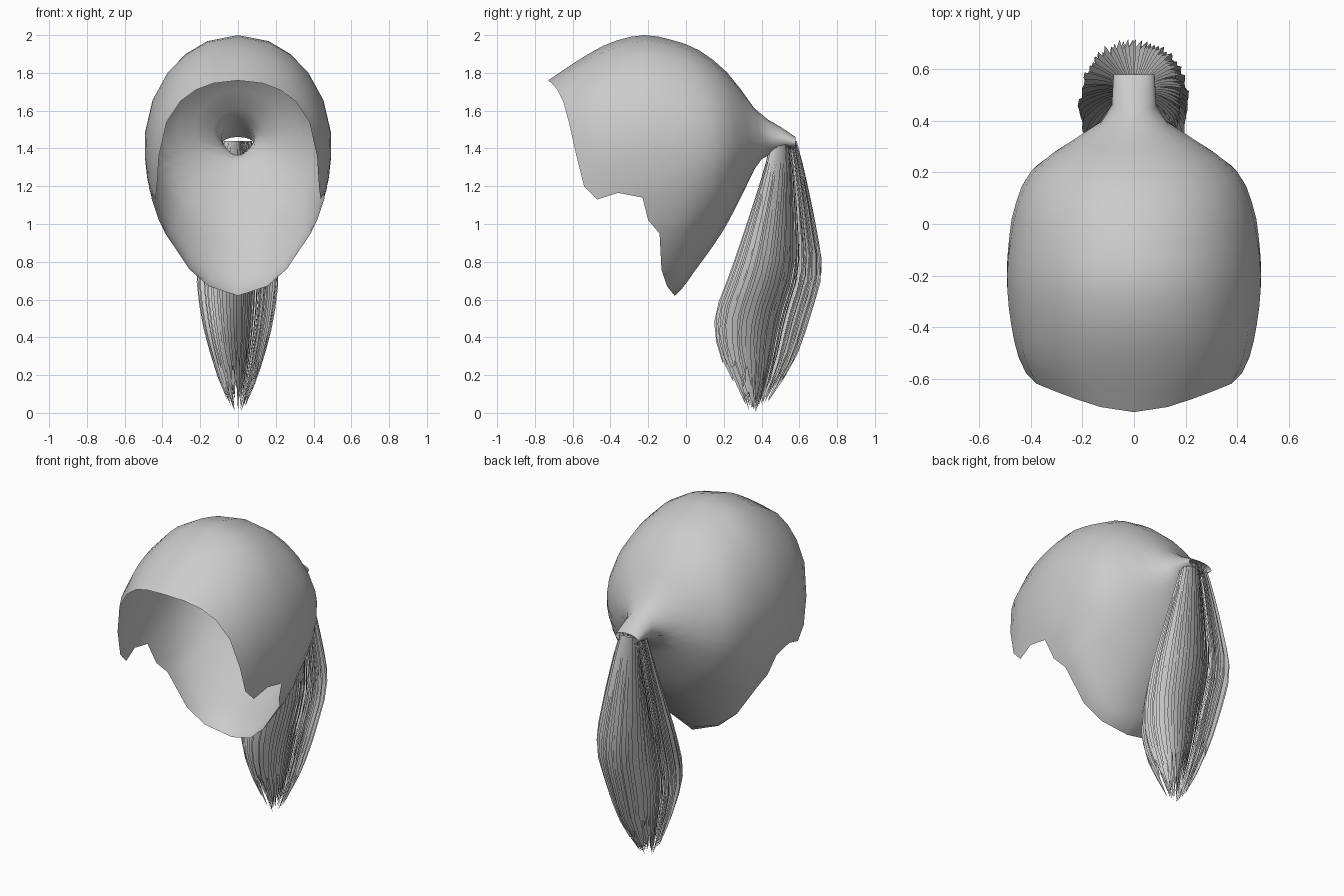
import bpy, math, random
from mathutils import Vector

if "Cube" in bpy.data.objects:
    bpy.data.objects.remove(bpy.data.objects["Cube"])

random.seed(4)
hair = bpy.data.materials.new("hair grey")
hair.diffuse_color = (0.6, 0.6, 0.6, 1)
hair.use_nodes = True
hair.node_tree.nodes["Principled BSDF"].inputs["Base Color"].default_value = hair.diffuse_color


def sample(table, u):
    """Smoothly interpolate the rows of a table keyed by its first column."""
    n = len(table)
    u = min(max(u, table[0][0]), table[-1][0])
    i = 0
    while i < n - 2 and u > table[i + 1][0]:
        i += 1

    def slope(k, c):
        a, b = table[max(k - 1, 0)], table[min(k + 1, n - 1)]
        return (b[c] - a[c]) / (b[0] - a[0])

    h = table[i + 1][0] - table[i][0]
    t = (u - table[i][0]) / h
    return [(2*t**3 - 3*t**2 + 1) * table[i][c] + (t**3 - 2*t**2 + t) * h * slope(i, c)
            + (3*t**2 - 2*t**3) * table[i + 1][c] + (t**3 - t**2) * h * slope(i + 1, c)
            for c in range(1, len(table[0]))]


def make_object(name, verts, faces, angle):
    mesh = bpy.data.meshes.new(name)
    mesh.from_pydata(verts, [], faces)
    mesh.materials.append(hair)
    ob = bpy.data.objects.new(name, mesh)
    bpy.context.collection.objects.link(ob)
    bpy.ops.object.select_all(action='DESELECT')
    bpy.context.view_layer.objects.active = ob
    ob.select_set(True)
    bpy.ops.object.shade_smooth_by_angle(angle=math.radians(angle))
    return ob


# Head sections from forehead to hair tie: y, half width, top, widest height, bottom
SECTIONS = [
    (-0.73, 0.32, 1.76, 1.42, 0.30), (-0.55, 0.435, 1.88, 1.42, 0.30),
    (-0.40, 0.475, 1.96, 1.42, 0.52), (-0.22, 0.495, 2.00, 1.42, 0.59),
    (-0.06, 0.485, 1.97, 1.42, 0.62), (0.06, 0.465, 1.925, 1.42, 0.77),
    (0.20, 0.405, 1.82, 1.42, 0.97), (0.30, 0.28, 1.70, 1.43, 1.16),
    (0.38, 0.15, 1.59, 1.45, 1.32), (0.43, 0.095, 1.555, 1.45, 1.36),
    (0.50, 0.085, 1.515, 1.45, 1.38), (0.58, 0.08, 1.46, 1.43, 1.40)]

# Hairline seen from the side (y, z): forehead, temple, sideburn, ear, nape
HAIRLINE = [
    (-0.73, 1.76), (-0.71, 1.745), (-0.68, 1.71), (-0.65, 1.65), (-0.62, 1.54),
    (-0.58, 1.36), (-0.54, 1.20), (-0.47, 1.13), (-0.36, 1.165), (-0.23, 1.14),
    (-0.20, 1.02), (-0.14, 0.95), (-0.13, 0.76), (-0.10, 0.67), (-0.06, 0.62)]


def cap_point(y, th):
    w, top, mid, low = sample(SECTIONS, y)
    s, c = max(math.sin(th), 0.0), math.cos(th)
    if c >= 0:
        return (w * s, y, mid + (top - mid) * c)
    return (w * s ** 1.25, y, mid + (mid - low) * c)


def edge_angle(y, z):
    w, top, mid, low = sample(SECTIONS, y)
    f = (z - mid) / ((top - mid) if z > mid else (mid - low))
    return math.acos(max(-1, min(1, f)))


# Cap: strands run from the hairline and gather at the tie
ROWS = 18
verts, faces = [], []
last = len(HAIRLINE) - 1
for i, (y0, z0) in enumerate(HAIRLINE):
    th0 = 0 if i == 0 else math.pi if i == last else edge_angle(y0, z0)
    th1 = math.pi * i / last
    for r in range(ROWS + 1):
        t = r / ROWS
        x, y, z = cap_point(y0 + (0.58 - y0) * t, th0 + (th1 - th0) * t)
        verts.append((0 if i in (0, last) else x, y, z))
for i in range(last):
    for r in range(ROWS):
        a = i * (ROWS + 1) + r
        b = a + ROWS + 1
        faces.append((a, b, b + 1, a + 1))
cap = make_object("hair_cap", verts, faces, 60)
mirror = cap.modifiers.new("mirror", 'MIRROR')
mirror.merge_threshold = 0.0005

# Ponytail outline: height, front y, back y, half width
TAIL = [
    (0.00, 0.33, 0.39, 0.02), (0.12, 0.27, 0.48, 0.08), (0.30, 0.18, 0.59, 0.14),
    (0.50, 0.15, 0.66, 0.19), (0.75, 0.235, 0.725, 0.215), (1.00, 0.32, 0.69, 0.175),
    (1.30, 0.415, 0.625, 0.11), (1.45, 0.45, 0.585, 0.07)]


def tail_point(z, ang, scale):
    front, back, hx = sample(TAIL, z)
    return (hx * scale * math.cos(ang),
            (front + back) / 2 + (back - front) / 2 * scale * math.sin(ang), z)


def tail_layer(name, count, scale, tilt, low, high):
    """A ring of overlapping flat strands, each with a pointed ragged tip."""
    verts, faces = [], []
    rows = 11
    for k in range(count):
        ang = 2 * math.pi * k / count + random.uniform(-0.02, 0.02)
        half = 2 * math.pi / count * 0.7
        end = low + (high - low) * random.random() ** 1.3
        size = scale * random.uniform(0.95, 1.02)
        base = len(verts)
        for r in range(rows + 1):
            z = 1.44 + (end - 1.44) * r / rows
            taper = 0.1 if r == rows else 1
            verts.append(tail_point(z, ang - half * taper, size))
            verts.append(tail_point(z, ang + half * taper, size * (1 - tilt * taper)))
        for r in range(rows):
            a = base + 2 * r
            faces.append((a, a + 1, a + 3, a + 2))
    return make_object(name, verts, faces, 40)


tail_layer("ponytail_outer_strands", 72, 1.0, 0.14, 0.03, 0.28)
tail_layer("ponytail_inner_strands", 36, 0.74, 0.18, 0.0, 0.16)
